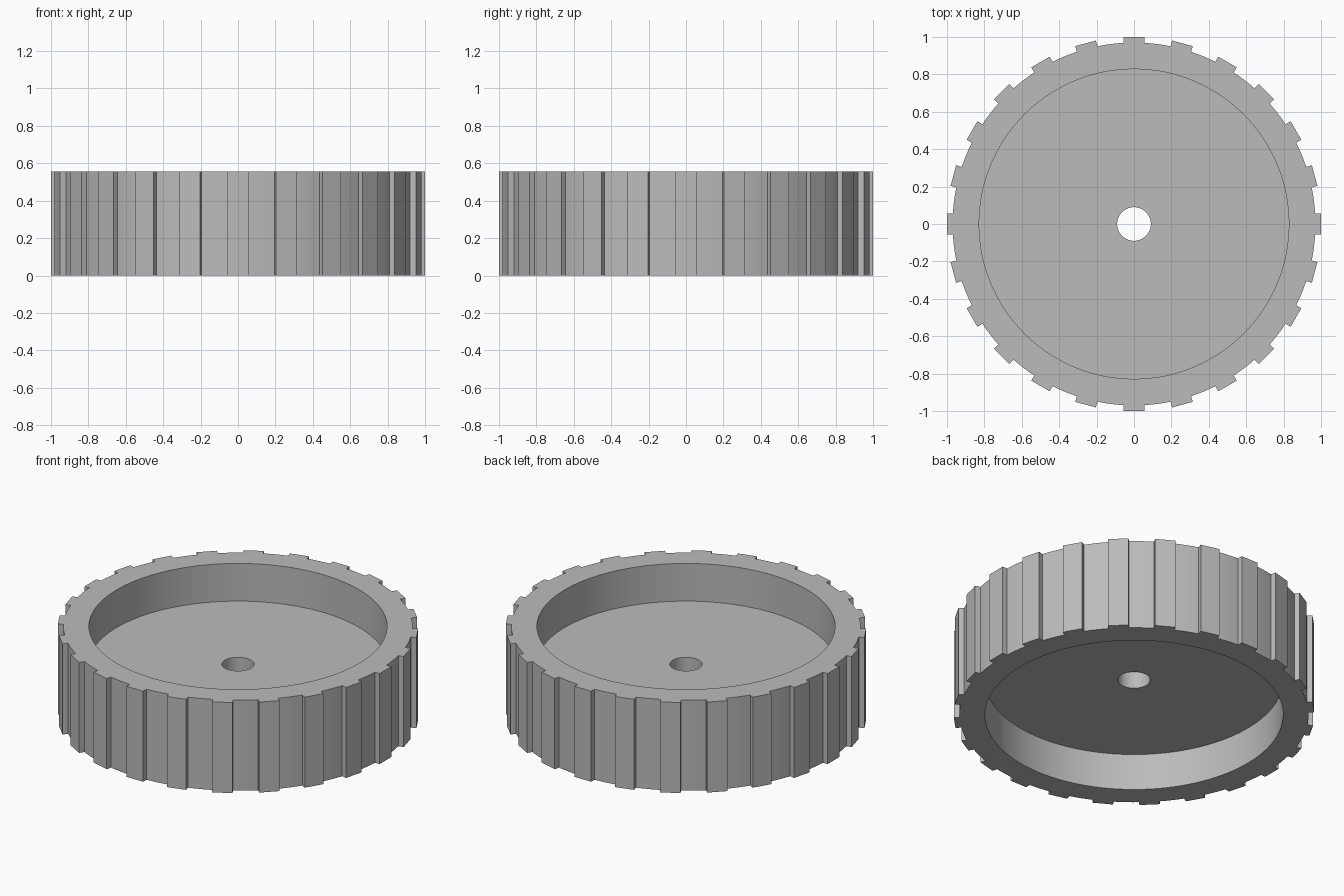
import bpy
import bmesh
from math import asin, cos, pi, radians, sin

TEETH = 24
TIP_R, ROOT_R = 1.0, 0.97
TOOTH_HALF = 0.057
HEIGHT = 0.555
WEB_LOW, WEB_HIGH = 0.224, 0.324
RECESS_R, BORE_R = 0.828, 0.09

if "Cube" in bpy.data.objects:
    bpy.data.objects.remove(bpy.data.objects["Cube"], do_unlink=True)

grey = bpy.data.materials.new("plain grey")
grey.use_nodes = True
colour = (0.5, 0.5, 0.5, 1)
grey.diffuse_color = colour
grey.node_tree.nodes["Principled BSDF"].inputs["Base Color"].default_value = colour


def prism(name, outline, low, high):
    """Extrude a closed outline between two heights."""
    bm = bmesh.new()
    base = bm.faces.new([bm.verts.new((x, y, low)) for x, y in outline])
    top = bmesh.ops.extrude_face_region(bm, geom=[base], use_keep_orig=True)["geom"]
    verts = [g for g in top if isinstance(g, bmesh.types.BMVert)]
    bmesh.ops.translate(bm, verts=verts, vec=(0, 0, high - low))
    bmesh.ops.recalc_face_normals(bm, faces=bm.faces)
    mesh = bpy.data.meshes.new(name)
    bm.to_mesh(mesh)
    bm.free()
    mesh.materials.append(grey)
    obj = bpy.data.objects.new(name, mesh)
    bpy.context.collection.objects.link(obj)
    return obj


def circle(radius, sides):
    return [(radius * cos(2 * pi * i / sides), radius * sin(2 * pi * i / sides))
            for i in range(sides)]


def toothed_outline(steps=4):
    """Square teeth with straight sides, joined by arcs at the root."""
    points = []
    pitch = 2 * pi / TEETH
    half = asin(TOOTH_HALF / ROOT_R)
    for i in range(TEETH):
        a = i * pitch
        for side in (-TOOTH_HALF, TOOTH_HALF):
            points.append((TIP_R * cos(a) - side * sin(a),
                           TIP_R * sin(a) + side * cos(a)))
        for s in range(steps + 1):
            b = a + half + (pitch - 2 * half) * s / steps
            points.append((ROOT_R * cos(b), ROOT_R * sin(b)))
    return points


# Toothed wheel body
wheel = prism("toothed_wheel", toothed_outline(), 0, HEIGHT)

# Recesses on both sides of the web, and the axle bore
cutters = [
    prism("upper_recess_cutter", circle(RECESS_R, 128), WEB_HIGH, HEIGHT + 0.1),
    prism("lower_recess_cutter", circle(RECESS_R, 128), -0.1, WEB_LOW),
    prism("axle_bore_cutter", circle(BORE_R, 48), WEB_LOW - 0.1, WEB_HIGH + 0.1),
]
bpy.ops.object.select_all(action="DESELECT")
bpy.context.view_layer.objects.active = wheel
wheel.select_set(True)
for cutter in cutters:
    cutter.hide_render = True
    cut = wheel.modifiers.new(cutter.name, "BOOLEAN")
    cut.operation = "DIFFERENCE"
    cut.solver = "EXACT"
    cut.object = cutter
    bpy.ops.object.modifier_apply(modifier=cut.name)
    bpy.data.objects.remove(cutter, do_unlink=True)

bpy.ops.object.shade_smooth_by_angle(angle=radians(30))
